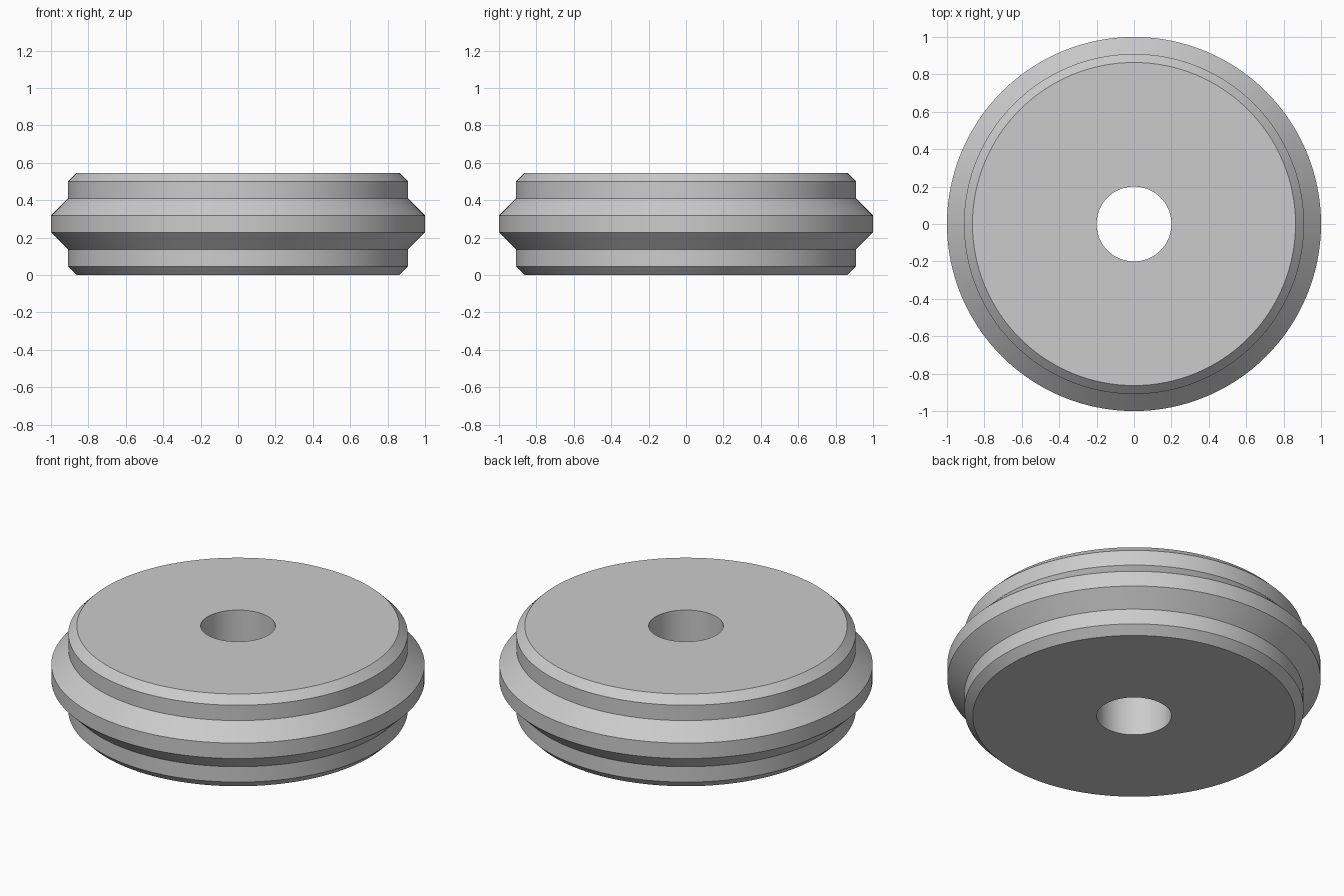
import bpy, bmesh, math

if "Cube" in bpy.data.objects:
    bpy.data.objects.remove(bpy.data.objects["Cube"])

SEGMENTS = 128
U = 1 / 22  # profile step: the wheel is 12 steps high

# Closed cross-section (radius, height): bore, chamfered drum, central rib
PROFILE = [
    (0.2, 0), (19 * U, 0), (20 * U, U), (20 * U, 3 * U), (1, 5 * U),
    (1, 7 * U), (20 * U, 9 * U), (20 * U, 11 * U), (19 * U, 12 * U), (0.2, 12 * U),
]

grey = bpy.data.materials.new("plain grey")
grey.diffuse_color = (0.6, 0.6, 0.6, 1)
grey.use_nodes = True
grey.node_tree.nodes["Principled BSDF"].inputs["Base Color"].default_value = grey.diffuse_color

# Ribbed wheel: the cross-section turned around z
bm = bmesh.new()
rings = []
for i in range(SEGMENTS):
    a = 2 * math.pi * i / SEGMENTS
    rings.append([bm.verts.new((r * math.cos(a), r * math.sin(a), z)) for r, z in PROFILE])
n = len(PROFILE)
for i in range(SEGMENTS):
    here, there = rings[i], rings[(i + 1) % SEGMENTS]
    for j in range(n):
        k = (j + 1) % n
        bm.faces.new((here[j], there[j], there[k], here[k]))
bmesh.ops.recalc_face_normals(bm, faces=bm.faces)
mesh = bpy.data.meshes.new("ribbed_wheel")
bm.to_mesh(mesh)
bm.free()
mesh.materials.append(grey)

wheel = bpy.data.objects.new("ribbed_wheel", mesh)
bpy.context.collection.objects.link(wheel)
bpy.context.view_layer.objects.active = wheel
wheel.select_set(True)
bpy.ops.object.shade_smooth_by_angle(angle=math.radians(30))
